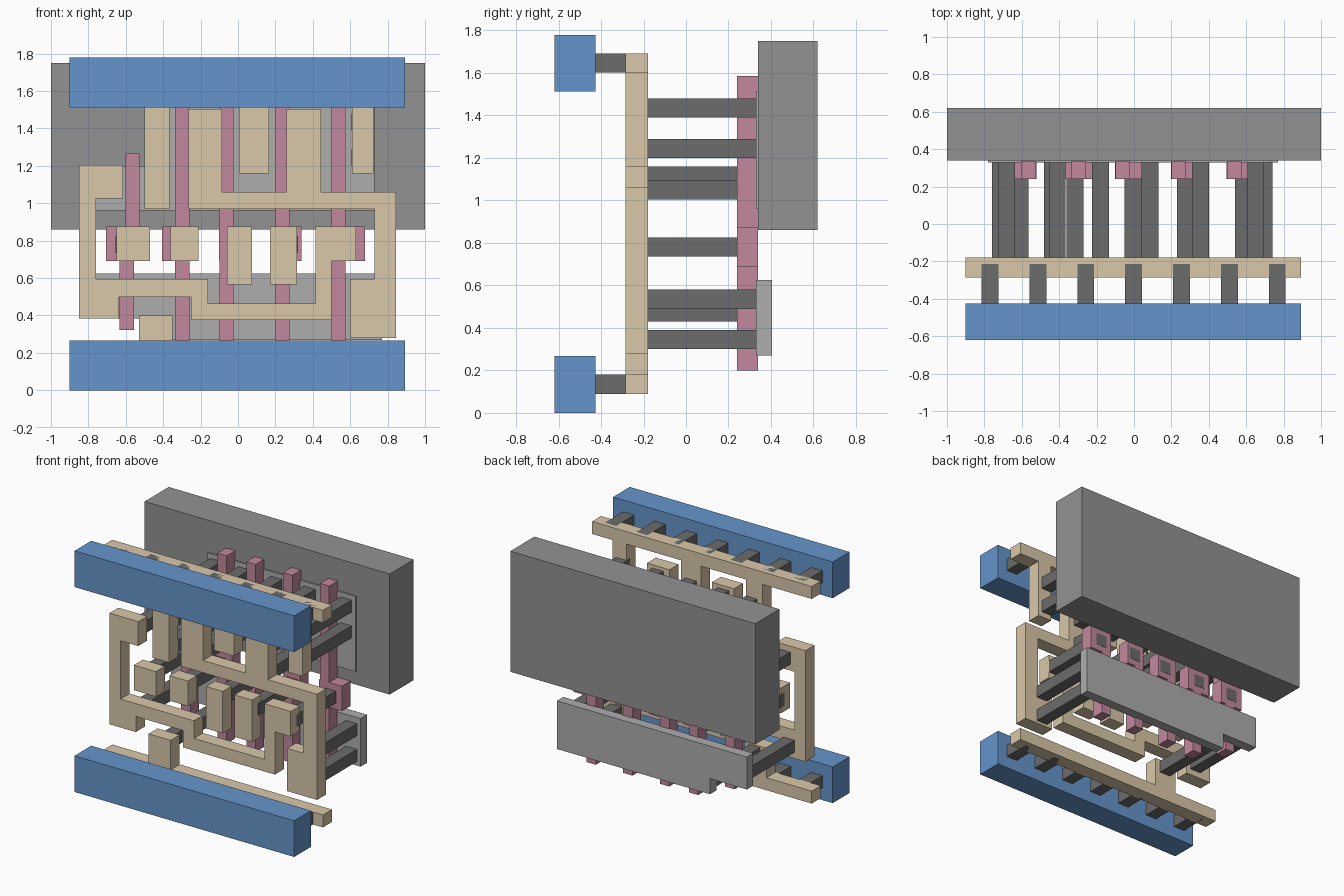
import bpy, bmesh


def material(name, color):
    m = bpy.data.materials.new(name)
    m.diffuse_color = (*color, 1)
    return m


BLUE = material("blue", (0.13, 0.30, 0.60))
TAN = material("tan", (0.70, 0.58, 0.40))
PINK = material("pink", (0.54, 0.25, 0.34))
DARK = material("dark_grey", (0.15, 0.15, 0.15))
MID = material("mid_grey", (0.29, 0.29, 0.29))
LIGHT = material("light_grey", (0.42, 0.42, 0.42))


def plate(name, outline, y0, y1, mat):
    """Extrude an x-z outline from y0 to y1."""
    bm = bmesh.new()
    face = bm.faces.new([bm.verts.new((x, y0, z)) for x, z in outline])
    ext = bmesh.ops.extrude_face_region(bm, geom=[face])
    verts = [v for v in ext["geom"] if isinstance(v, bmesh.types.BMVert)]
    bmesh.ops.translate(bm, verts=verts, vec=(0, y1 - y0, 0))
    bmesh.ops.recalc_face_normals(bm, faces=bm.faces)
    me = bpy.data.meshes.new(name)
    bm.to_mesh(me)
    bm.free()
    me.materials.append(mat)
    ob = bpy.data.objects.new(name, me)
    bpy.context.collection.objects.link(ob)
    return ob


def box(name, x0, x1, z0, z1, y0, y1, mat):
    return plate(name, [(x0, z0), (x1, z0), (x1, z1), (x0, z1)], y0, y1, mat)


METAL = (-0.285, -0.18)
GATE = (0.24, 0.338)
S = 0.09  # side of every square post

# Back well block
box("well_block", -1, 1, 0.86, 1.75, 0.34, 0.62, MID)

# Stepped active plates
plate("upper_active_plate", [(-0.78, 0.96), (0.73, 0.96), (0.73, 1.515), (-0.48, 1.515),
                             (-0.48, 1.2), (-0.78, 1.2)], 0.33, 0.405, LIGHT)
plate("lower_active_plate", [(-0.48, 0.27), (0.77, 0.27), (0.77, 0.625), (-0.78, 0.625),
                             (-0.78, 0.385), (-0.48, 0.385)], 0.33, 0.405, LIGHT)

# Front rails with their posts
for name, z in (("lower", 0), ("upper", 1.512)):
    box(name + "_front_rail", -0.9, 0.893, z, z + 0.267, -0.62, -0.425, BLUE)
    for i in range(7):
        x = -0.77 + 0.256 * i
        zp = z + 0.09
        box(f"{name}_rail_post_{i}", x - S / 2, x + S / 2, zp, zp + S, -0.43, -0.215, DARK)

# Inner strips with fingers
plate("upper_inner_strip", [
    (-0.9, 1.6), (-0.5, 1.6), (-0.5, 0.97), (-0.365, 0.97), (-0.365, 1.6),
    (0.005, 1.6), (0.005, 1.16), (0.165, 1.16), (0.165, 1.6),
    (0.61, 1.6), (0.61, 1.16), (0.725, 1.16), (0.725, 1.6),
    (0.893, 1.6), (0.893, 1.692), (-0.9, 1.692)], *METAL, TAN)
plate("lower_inner_strip", [
    (-0.9, 0.09), (0.893, 0.09), (0.893, 0.182), (-0.35, 0.182),
    (-0.35, 0.4), (-0.53, 0.4), (-0.53, 0.182), (-0.9, 0.182)], *METAL, TAN)

# Routed traces
plate("right_trace", [
    (-0.265, 0.97), (0.73, 0.97), (0.73, 0.595), (0.6, 0.595), (0.6, 0.28),
    (0.845, 0.28), (0.845, 1.06), (0.445, 1.06), (0.445, 1.505), (0.26, 1.505),
    (0.26, 1.06), (-0.085, 1.06), (-0.085, 1.505), (-0.265, 1.505)], *METAL, TAN)
plate("left_trace", [
    (-0.85, 0.385), (-0.635, 0.385), (-0.635, 0.5), (-0.25, 0.5), (-0.25, 0.375),
    (0.5, 0.375), (0.5, 0.69), (0.63, 0.69), (0.63, 0.875), (0.415, 0.875),
    (0.415, 0.465), (-0.16, 0.465), (-0.16, 0.595), (-0.76, 0.595),
    (-0.76, 1.025), (-0.615, 1.025), (-0.615, 1.205), (-0.85, 1.205)], *METAL, TAN)

# Separate pads
for i, (x0, x1, z0) in enumerate([(-0.65, -0.47, 0.69), (-0.36, -0.21, 0.69),
                                  (-0.06, 0.075, 0.565), (0.17, 0.315, 0.565)]):
    box(f"pad_{i}", x0, x1, z0, 0.875, *METAL, TAN)

# Gate bars: head span, lower stem x, upper stem x, bottom, top
W = 0.076
for i, (h0, h1, lo, up, zb, zt) in enumerate([
        (-0.705, -0.52, -0.633, -0.602, 0.322, 1.265),
        (-0.405, -0.215, -0.336, -0.336, 0.2, 1.585),
        (-0.102, 0.06, -0.1, -0.1, 0.2, 1.585),
        (0.198, 0.34, 0.2, 0.2, 0.2, 1.585),
        (0.495, 0.68, 0.5, 0.5, 0.2, 1.585)]):
    plate(f"gate_bar_{i}", [
        (lo, zb), (lo + W, zb), (lo + W, 0.69), (h1, 0.69), (h1, 0.875),
        (up + W, 0.875), (up + W, zt), (up, zt), (up, 0.875), (h0, 0.875),
        (h0, 0.69), (lo, 0.69)], *GATE, PINK)

# Square posts joining front layer to back layer: left x and list of z
POSTS = [
    (-0.725, [1.07]), (-0.76, [0.43]),
    (-0.48, [0.30]), (-0.455, [1.39, 1.2, 1.005]),
    (-0.225, [1.39, 1.2, 1.005]), (0.04, [1.39, 1.2]), (0.31, [1.39, 1.2, 1.005]),
    (0.606, [1.39, 1.2]), (0.65, [0.30, 0.49]),
    (-0.655, [0.735]), (-0.36, [0.735]), (-0.05, [0.735]), (0.23, [0.735]), (0.54, [0.735]),
]
for i, (x, zs) in enumerate(POSTS):
    for j, z in enumerate(zs):
        box(f"post_{i}_{j}", x, x + S, z, z + S, -0.215, 0.34, DARK)
